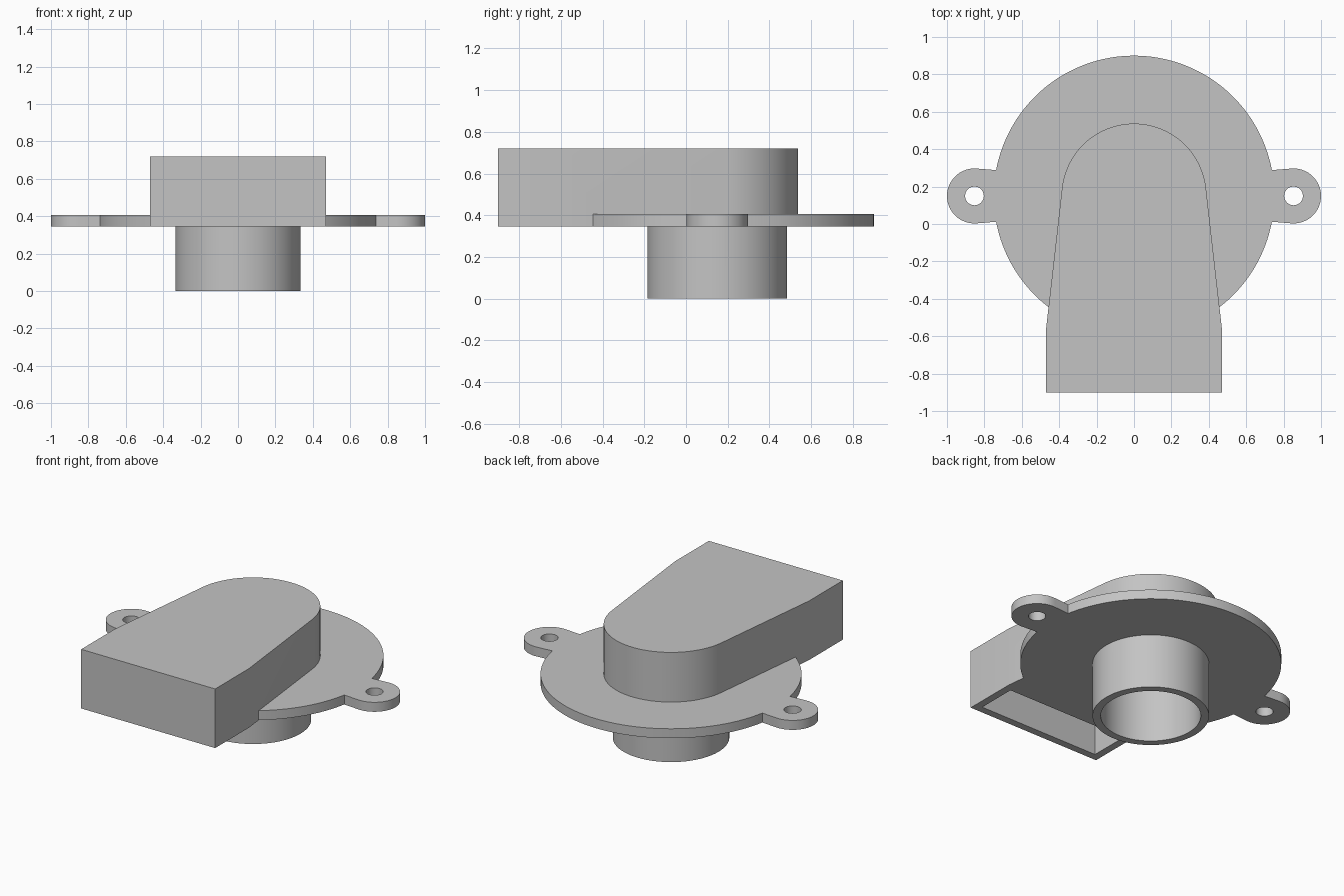
import bpy
import bmesh
from math import acos, asin, atan2, cos, hypot, pi, sin

if "Cube" in bpy.data.objects:
    bpy.data.objects.remove(bpy.data.objects["Cube"], do_unlink=True)

CY = 0.15               # shared centre line of flange, spout and pipe
WALL = 0.047
Z0, Z1, TOP = 0.345, 0.405, 0.72

grey = bpy.data.materials.new("plain_grey")
grey.use_nodes = True
colour = (0.55, 0.55, 0.55, 1)
grey.diffuse_color = colour
grey.node_tree.nodes["Principled BSDF"].inputs["Base Color"].default_value = colour


def arc(cx, cy, r, a, b, n):
    return [(cx + r * cos(a + (b - a) * i / n), cy + r * sin(a + (b - a) * i / n))
            for i in range(n + 1)]


def circle(cx, cy, r, n=64):
    return arc(cx, cy, r, 0, 2 * pi, n)[:-1]


def prism(name, outline, z0, z1):
    """Extrude a counter-clockwise outline between two heights."""
    bm = bmesh.new()
    face = bm.faces.new([bm.verts.new((x, y, z0)) for x, y in outline])
    moved = bmesh.ops.extrude_face_region(bm, geom=[face])["geom"]
    bmesh.ops.translate(bm, vec=(0, 0, z1 - z0),
                        verts=[v for v in moved if isinstance(v, bmesh.types.BMVert)])
    bmesh.ops.recalc_face_normals(bm, faces=bm.faces)
    mesh = bpy.data.meshes.new(name)
    bm.to_mesh(mesh)
    bm.free()
    mesh.materials.append(grey)
    obj = bpy.data.objects.new(name, mesh)
    bpy.context.collection.objects.link(obj)
    return obj


def combine(target, other, operation):
    """Apply a boolean and remove the helper."""
    other.hide_render = True
    mod = target.modifiers.new(operation, 'BOOLEAN')
    mod.operation, mod.object, mod.solver = operation, other, 'EXACT'
    bpy.context.view_layer.objects.active = target
    bpy.ops.object.modifier_apply(modifier=mod.name)
    bpy.data.objects.remove(other, do_unlink=True)


def duct_outline(inset):
    """Square mouth tapering tangentially into a round end."""
    w, front, shoulder, r = 0.47 - inset, -0.9 + inset, -0.56, 0.387 - inset
    dy = shoulder - CY
    a = atan2(dy, w) + acos(r / hypot(w, dy))
    return ([(-w, shoulder), (-w, front), (w, front), (w, shoulder)]
            + arc(0, CY, r, a, pi - a, 48))


def flange_outline():
    """Round plate with a slightly waisted lug on each side."""
    r, lug_x, lug_r, half = 0.75, 0.853, 0.147, 0.138
    t = asin(half / r)
    dx = r * cos(t) - lug_x
    a = atan2(half, dx) - acos(lug_r / hypot(dx, half))
    return (arc(lug_x, CY, lug_r, -a, a, 32) + arc(0, CY, r, t, pi - t, 64)
            + arc(-lug_x, CY, lug_r, pi - a, pi + a, 32)
            + arc(0, CY, r, pi + t, 2 * pi - t, 64))


# Solid parts: flange, duct and inlet pipe
housing = prism("duct_housing", flange_outline(), Z0, Z1)
combine(housing, prism("duct", duct_outline(0), Z0, TOP), 'UNION')
combine(housing, prism("inlet_pipe", circle(0, CY, 0.335), 0, Z1 - 0.02), 'UNION')

# Hollow duct, downward mouth, pipe bore and lug holes
mouth = [(-0.47 + WALL, -0.9 + WALL), (0.47 - WALL, -0.9 + WALL),
         (0.47 - WALL, -0.6), (-0.47 + WALL, -0.6)]
cutters = [prism("cavity", duct_outline(WALL), Z1, TOP - WALL),
           prism("mouth", mouth, 0.2, 0.5),
           prism("bore", circle(0, CY, 0.335 - WALL), -0.1, 0.5)]
for side in (-1, 1):
    cutters.append(prism("lug_hole", circle(side * 0.853, CY, 0.05, 32), 0.2, 0.5))
for cutter in cutters:
    combine(housing, cutter, 'DIFFERENCE')

# Smooth the round walls, keep the edges crisp
bpy.ops.object.select_all(action='DESELECT')
housing.select_set(True)
bpy.context.view_layer.objects.active = housing
bpy.ops.object.shade_smooth_by_angle(angle=pi / 6)
